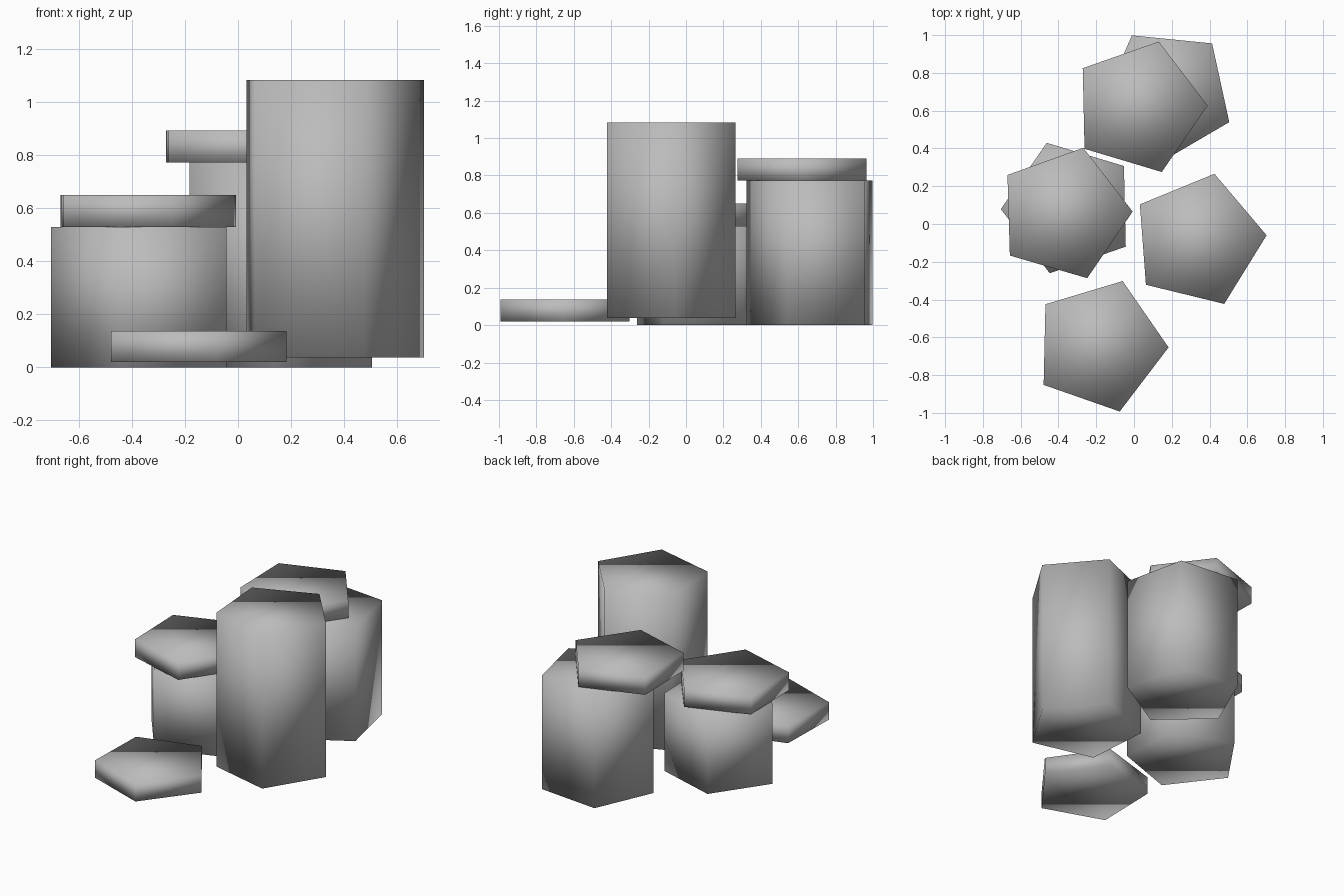
import bpy, math

if "Cube" in bpy.data.objects:
    bpy.data.objects.remove(bpy.data.objects["Cube"])

# One stone colour for the whole cluster
stone = bpy.data.materials.new("grey stone")
stone.diffuse_color = (0.5, 0.5, 0.5, 1)
stone.use_nodes = True
stone.node_tree.nodes["Principled BSDF"].inputs["Base Color"].default_value = stone.diffuse_color


def column(name, x, y, bottom, top, angle, radius=0.363):
    """Five-sided prism with one corner pointing along the given angle."""
    ring = [(x + radius * math.cos(math.radians(angle + 72 * i)),
             y + radius * math.sin(math.radians(angle + 72 * i))) for i in range(5)]
    verts = [(px, py, z) for z in (bottom, top) for px, py in ring]
    faces = [(4, 3, 2, 1, 0), (5, 6, 7, 8, 9)]
    faces += [(i, (i + 1) % 5, (i + 1) % 5 + 5, i + 5) for i in range(5)]
    mesh = bpy.data.meshes.new(name)
    mesh.from_pydata(verts, [], faces)
    mesh.materials.append(stone)
    mesh.shade_smooth()
    obj = bpy.data.objects.new(name, mesh)
    bpy.context.collection.objects.link(obj)
    return obj


# Tall column on the right
column("tall_column", 0.34, -0.087, 0.038, 1.083, 4.3)
# Flat slab lying at the front
column("front_slab", -0.18, -0.645, 0.02, 0.138, -1.3)
# Left column and its turned cap
column("left_column", -0.342, 0.087, 0.0, 0.53, 181.3)
column("left_cap", -0.37, 0.055, 0.53, 0.65, 1.7)
# Back column and its turned cap
column("back_column", 0.172, 0.685, 0.0, 0.773, -23.7)
column("back_cap", 0.027, 0.618, 0.773, 0.892, 1.3)
